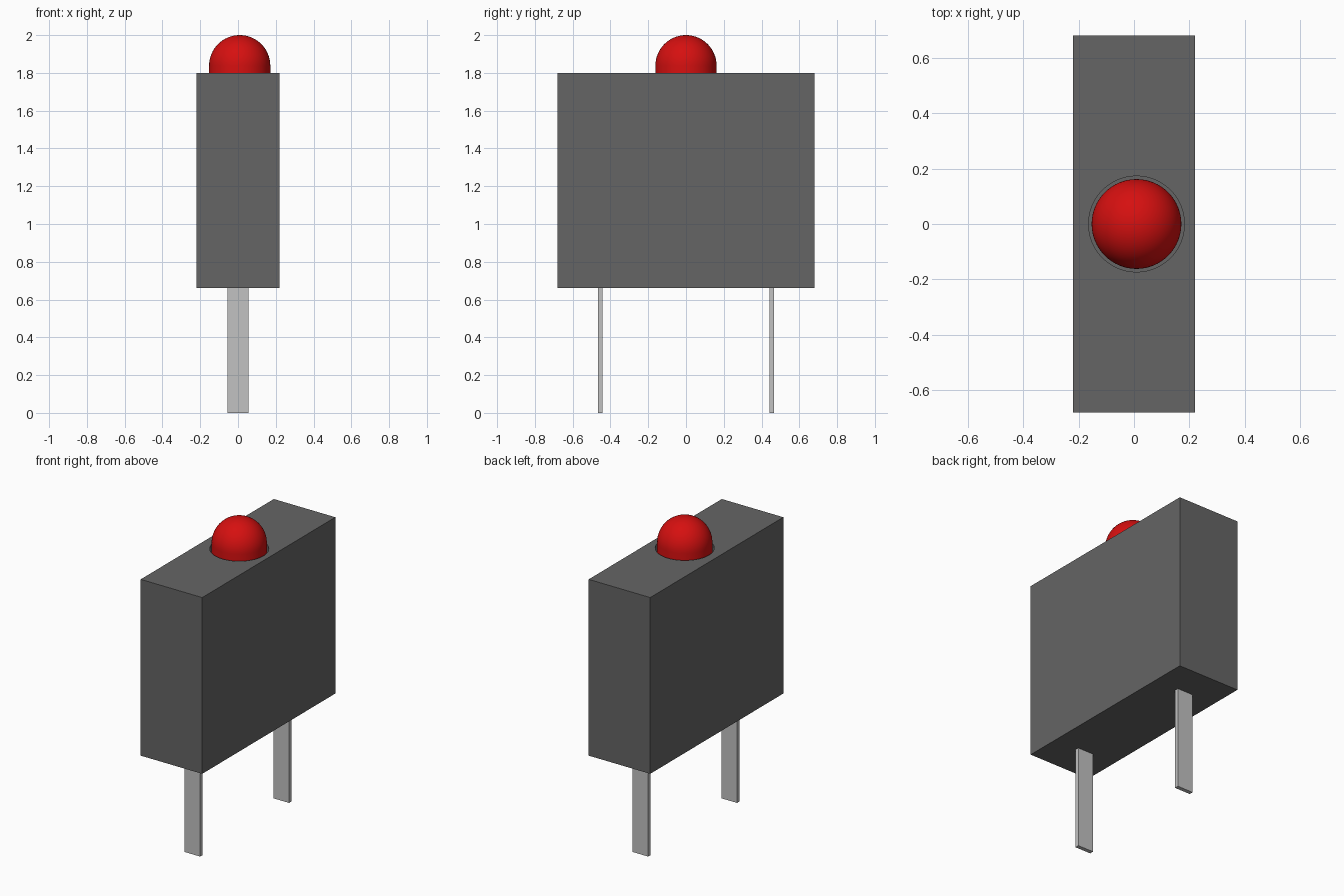
import bpy, bmesh, math

cube = bpy.data.objects.get("Cube")
if cube:
    bpy.data.objects.remove(cube, do_unlink=True)


def make_material(name, color):
    mat = bpy.data.materials.new(name)
    mat.use_nodes = True
    mat.diffuse_color = color
    bsdf = next(n for n in mat.node_tree.nodes if n.type == 'BSDF_PRINCIPLED')
    bsdf.inputs["Base Color"].default_value = color
    return mat


GREY = make_material("dark grey plastic", (0.13, 0.13, 0.13, 1))
RED = make_material("red lens", (0.67, 0.005, 0.005, 1))
METAL = make_material("light grey metal", (0.54, 0.54, 0.54, 1))


def box(name, size, center, mat):
    bpy.ops.mesh.primitive_cube_add(size=1, location=center)
    obj = bpy.context.object
    obj.name = name
    obj.scale = size
    bpy.ops.object.transform_apply(location=False, rotation=False, scale=True)
    obj.data.materials.append(mat)
    return obj


LENS_X, LENS_R, HOLE_R = 0.009, 0.162, 0.173
BODY_BOTTOM, BODY_TOP, HOLE_DEPTH = 0.66, 1.80, 0.10

# Housing with a round socket in its top
housing = box("housing", (0.44, 1.36, BODY_TOP - BODY_BOTTOM),
              (0, 0, (BODY_TOP + BODY_BOTTOM) / 2), GREY)
bpy.ops.mesh.primitive_cylinder_add(vertices=64, radius=HOLE_R, depth=2 * HOLE_DEPTH,
                                    location=(LENS_X, 0, BODY_TOP))
cutter = bpy.context.object
cutter.name = "socket_cutter"
cutter.data.materials.append(GREY)
cutter.hide_render = True
socket = housing.modifiers.new("socket", 'BOOLEAN')
socket.operation = 'DIFFERENCE'
socket.solver = 'EXACT'
socket.object = cutter
bpy.context.view_layer.objects.active = housing
bpy.ops.object.modifier_apply(modifier=socket.name)
bpy.data.objects.remove(cutter, do_unlink=True)

# Domed lens: a straight wall and a hemisphere, spun around z
dome_z, steps = 2.0 - LENS_R, 16
profile = [(0, BODY_TOP - HOLE_DEPTH - 0.01), (LENS_R, BODY_TOP - HOLE_DEPTH - 0.01)]
for i in range(steps + 1):
    a = math.pi / 2 * i / steps
    profile.append((LENS_R * math.cos(a), dome_z + LENS_R * math.sin(a)))
bm = bmesh.new()
verts = [bm.verts.new((r, 0, z)) for r, z in profile]
edges = [bm.edges.new(pair) for pair in zip(verts, verts[1:])]
bmesh.ops.spin(bm, geom=verts + edges, cent=(0, 0, 0), axis=(0, 0, 1),
               angle=2 * math.pi, steps=64, use_merge=True)
bmesh.ops.remove_doubles(bm, verts=bm.verts, dist=1e-4)
bmesh.ops.recalc_face_normals(bm, faces=bm.faces)
mesh = bpy.data.meshes.new("lens")
bm.to_mesh(mesh)
bm.free()
mesh.materials.append(RED)
lens = bpy.data.objects.new("lens", mesh)
lens.location.x = LENS_X
bpy.context.collection.objects.link(lens)
bpy.ops.object.select_all(action='DESELECT')
lens.select_set(True)
bpy.context.view_layer.objects.active = lens
bpy.ops.object.shade_smooth_by_angle(angle=math.radians(35))

# Two flat metal pins
for name, side in (("front_pin", -1), ("back_pin", 1)):
    box(name, (0.112, 0.026, BODY_BOTTOM), (0, side * 0.454, BODY_BOTTOM / 2), METAL)
